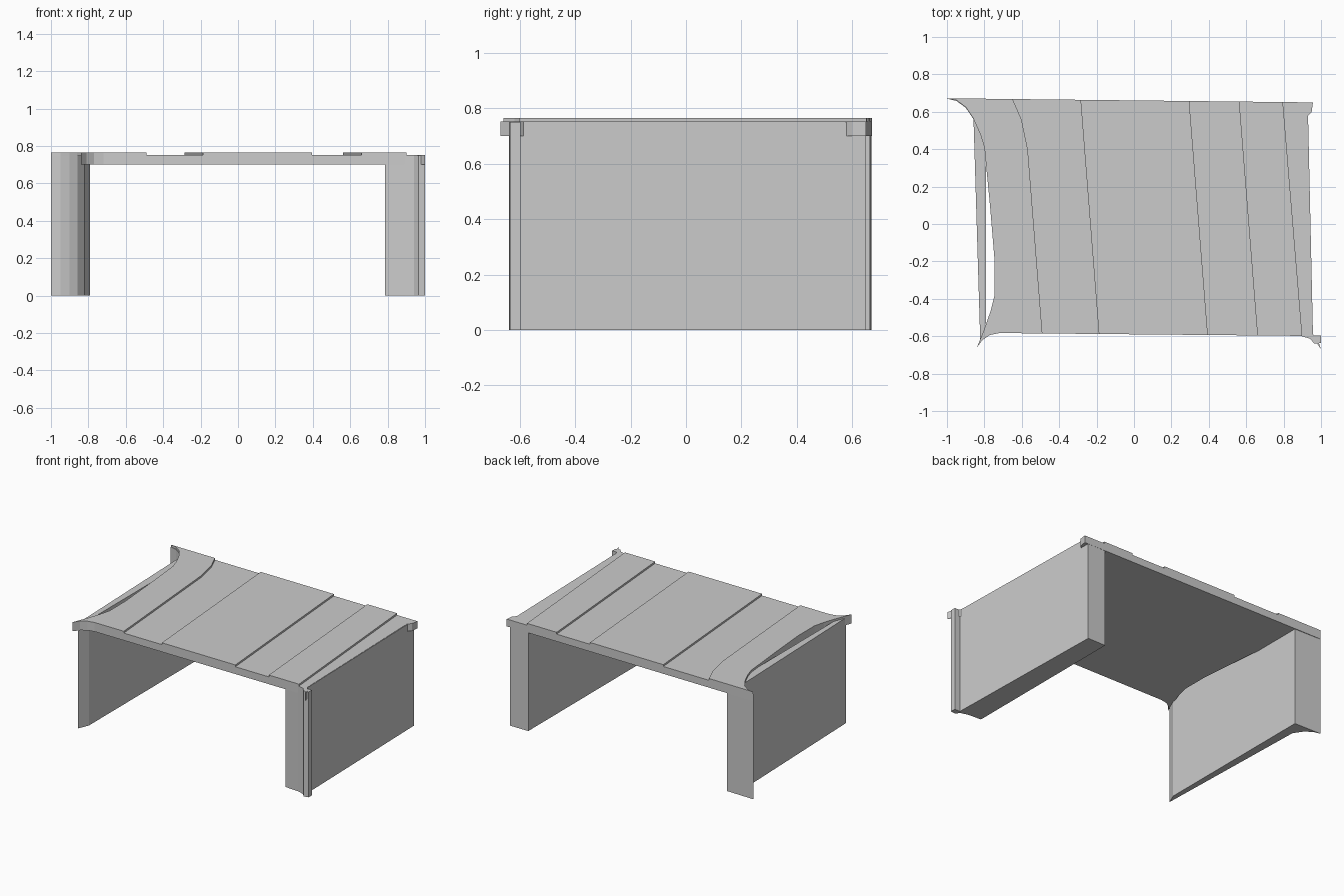
import bpy, bmesh

if "Cube" in bpy.data.objects:
    bpy.data.objects.remove(bpy.data.objects["Cube"])


def prism(name, outline, z0, z1):
    """Extrude a plan outline (x, y) from z0 up to z1."""
    bm = bmesh.new()
    base = bm.faces.new([bm.verts.new((x, y, z0)) for x, y in outline])
    ext = bmesh.ops.extrude_face_region(bm, geom=[base])
    tops = [g for g in ext["geom"] if isinstance(g, bmesh.types.BMVert)]
    bmesh.ops.translate(bm, verts=tops, vec=(0, 0, z1 - z0))
    bmesh.ops.recalc_face_normals(bm, faces=bm.faces)
    mesh = bpy.data.meshes.new(name)
    bm.to_mesh(mesh)
    bm.free()
    obj = bpy.data.objects.new(name, mesh)
    bpy.context.collection.objects.link(obj)
    return obj


def carve(obj, cutter):
    """Subtract the cutter and bake the result."""
    mod = obj.modifiers.new("channel", 'BOOLEAN')
    mod.operation, mod.solver, mod.object = 'DIFFERENCE', 'EXACT', cutter
    graph = bpy.context.evaluated_depsgraph_get()
    graph.update()
    baked = bpy.data.meshes.new_from_object(obj.evaluated_get(graph))
    obj.modifiers.clear()
    obj.data = baked
    bpy.data.objects.remove(cutter)


# roof slab with a flared, concave left edge
roof = prism("roof", [
    (-1.0, 0.672), (-0.95, 0.662), (-0.90, 0.625), (-0.86, 0.565),
    (-0.82, 0.475), (-0.80, 0.41), (-0.77, 0.10), (-0.745, -0.20),
    (-0.745, -0.38), (-0.765, -0.46), (-0.80, -0.56), (-0.84, -0.66),
    (-0.81, -0.62), (-0.77, -0.593), (-0.72, -0.583), (0.89, -0.598),
    (0.94, -0.613), (0.98, -0.64), (1.0, -0.67), (0.985, -0.625),
    (0.955, -0.585), (0.927, 0.575), (0.95, 0.60), (0.957, 0.65)], 0.70, 0.765)

# shallow slanted channels between the raised panels
channels = [
    [(-0.48, -0.75), (-0.49, -0.585), (-0.568, 0.40), (-0.602, 0.56),
     (-0.65, 0.67), (-0.69, 0.75), (-0.293, 0.75), (-0.175, -0.75)],
    [(0.407, -0.75), (0.288, 0.75), (0.553, 0.75), (0.672, -0.75)],
    [(0.912, -0.75), (0.788, 0.75), (1.1, 0.75), (1.1, -0.75)],
]
for outline in channels:
    cutter = prism("channel_cutter", outline, 0.752, 0.85)
    cutter.hide_render = True
    carve(roof, cutter)

# left wall, curving outwards at the back
prism("left_wall", [
    (-0.79, 0.665), (-0.79, -0.55), (-0.822, -0.625), (-0.858, 0.56),
    (-0.90, 0.622), (-0.95, 0.658), (-1.0, 0.67)], 0, 0.75)

# right wall, curving outwards to a flange at the front
prism("right_wall", [
    (0.787, 0.65), (0.787, -0.59), (0.89, -0.597), (0.94, -0.612),
    (0.965, -0.64), (1.0, -0.635), (1.0, -0.597), (0.957, -0.597),
    (0.929, 0.65)], 0, 0.75)
